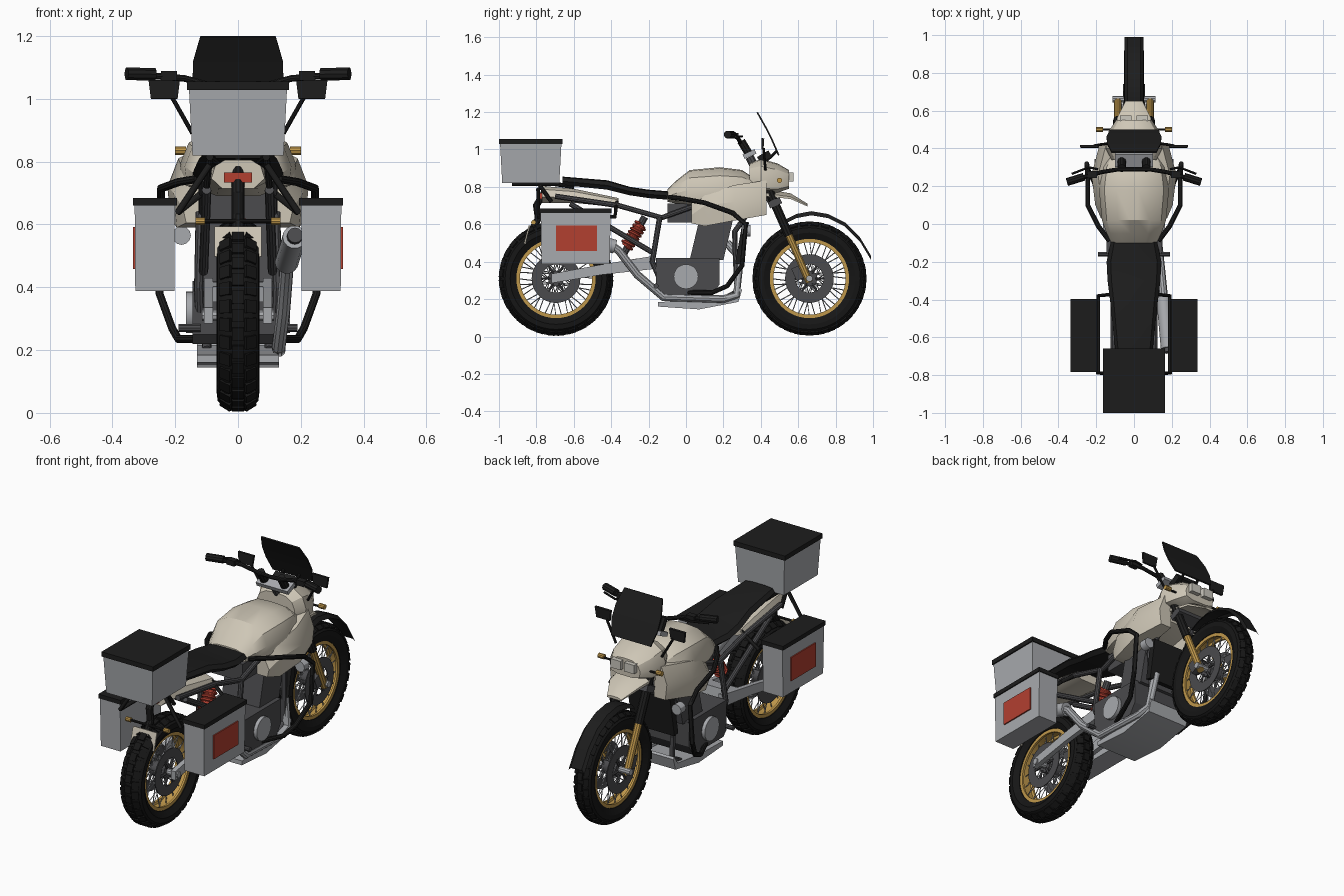
import bpy, bmesh, math
from mathutils import Vector, Matrix

cube = bpy.data.objects.get("Cube")
if cube:
    bpy.data.objects.remove(cube, do_unlink=True)


def material(name, r, g, b):
    m = bpy.data.materials.new(name)
    m.use_nodes = True
    m.diffuse_color = (r, g, b, 1)
    m.node_tree.nodes["Principled BSDF"].inputs["Base Color"].default_value = (r, g, b, 1)
    return m


BEIGE = material("beige paint", .62, .57, .47)
BLACK = material("black trim", .012, .012, .012)
RUBBER = material("tyre rubber", .008, .008, .008)
DARK = material("dark metal", .07, .07, .075)
GREY = material("aluminium", .39, .4, .42)
GOLD = material("gold", .52, .31, .07)
RED = material("red", .45, .05, .03)
LENS = material("lamp lens", .6, .58, .52)
parts = []


def add(name, mesh, mat, mirror=False):
    mesh.materials.clear()
    mesh.materials.append(mat)
    ob = bpy.data.objects.new(name, mesh)
    bpy.context.collection.objects.link(ob)
    if mirror:
        ob.modifiers.new("mirror", 'MIRROR').use_mirror_merge = False
    parts.append(ob)
    return ob


def finish(name, bm, mat, mirror=False):
    bmesh.ops.recalc_face_normals(bm, faces=bm.faces)
    mesh = bpy.data.meshes.new(name)
    bm.to_mesh(mesh)
    bm.free()
    return add(name, mesh, mat, mirror)


def loft(name, rings, mat, mirror=False, closed=False):
    """Skin a row of equal point loops; closed joins the last to the first."""
    bm = bmesh.new()
    vs = [[bm.verts.new(p) for p in ring] for ring in rings]
    n = len(vs[0])
    for a, b in zip(vs, vs[1:] + (vs[:1] if closed else [])):
        for i in range(n):
            bm.faces.new((a[i], a[(i + 1) % n], b[(i + 1) % n], b[i]))
    if not closed:
        bm.faces.new(vs[0])
        bm.faces.new(vs[-1])
    return finish(name, bm, mat, mirror)


def body(name, stations, shape, mat):
    """Symmetric hull: stations are (y, half width, bottom, top)."""
    outline = shape + [(-u, v) for u, v in reversed(shape)]
    return loft(name, [[(u * w, y, lo + v * (hi - lo)) for u, v in outline]
                       for y, w, lo, hi in stations], mat)


def box(name, c, size, mat, tilt=0, taper=1, mirror=False):
    """Box with its bottom scaled by taper, tilted about x."""
    bm = bmesh.new()
    bmesh.ops.create_cube(bm, size=1)
    for v in bm.verts:
        k = taper if v.co.z < 0 else 1
        v.co = Vector((v.co.x * size[0] * k, v.co.y * size[1] * k, v.co.z * size[2]))
    bm.transform(Matrix.Translation(c) @ Matrix.Rotation(math.radians(tilt), 4, 'X'))
    return finish(name, bm, mat, mirror)


def tubes(name, paths, r, mat, mirror=False, res=3):
    cu = bpy.data.curves.new(name, 'CURVE')
    cu.dimensions, cu.bevel_depth, cu.bevel_resolution, cu.use_fill_caps = '3D', r, res, True
    for path in paths:
        sp = cu.splines.new('POLY')
        sp.points.add(len(path) - 1)
        for p, co in zip(sp.points, path):
            p.co = (*co, 1)
    tmp = bpy.data.objects.new(name, cu)
    mesh = bpy.data.meshes.new_from_object(tmp)
    bpy.data.objects.remove(tmp)
    return add(name, mesh, mat, mirror)


def tube(name, path, r, mat, mirror=False, res=3):
    return tubes(name, [path], r, mat, mirror, res)


def prism(name, outline, x0, x1, mat, mirror=False):
    return loft(name, [[(x, y, z) for y, z in outline] for x in (x0, x1)], mat, mirror)


# Wheels
def wheel(tag, cy, w):
    cz, steps = .31, 48

    def at(x, r, a):
        return (x, cy + r * math.cos(a), cz + r * math.sin(a))

    def lathe(name, profile, mat, mirror=False):
        rings = [[at(x, r, k * math.tau / steps) for x, r in profile] for k in range(steps)]
        loft(tag + name, rings, mat, mirror, True)

    side = [(.7, .212), (1, .245), (.95, .272), (.6, .293), (.2, .299)]
    lathe("_tyre", [(u * w, r) for u, r in side] + [(-u * w, r) for u, r in reversed(side)], RUBBER)
    e = .62 * w
    lathe("_rim", [(e, .222), (e, .193), (e - .012, .193), (e - .016, .205),
                   (.016 - e, .205), (.012 - e, .193), (-e, .193), (-e, .222)], GOLD)
    lathe("_brake_disc", [(.048, .13), (.053, .13), (.053, .075), (.048, .075)], DARK, True)
    # Tread blocks
    bm = bmesh.new()
    for k in range(32):
        for u, r, lean, off in ((0, .299, 0, 0), (.58, .291, 32, .5), (-.58, .291, -32, .5)):
            a = (k + off) * math.tau / 32
            m = (Matrix.Translation((0, cy, cz)) @ Matrix.Rotation(a, 4, 'X')
                 @ Matrix.Translation((u * w, 0, r)) @ Matrix.Rotation(math.radians(lean), 4, 'Y')
                 @ Matrix.Diagonal((w * .55, .042, .012, 1)))
            bmesh.ops.create_cube(bm, size=1, matrix=m)
    finish(tag + "_tread", bm, RUBBER)
    # Crossed spokes
    spokes = []
    for k in range(40):
        a, s = k * math.tau / 40, 1 if k % 2 else -1
        spokes.append([at(.035 * s, .04, a + (.6 if k % 4 < 2 else -.6)), at(.01 * s, .207, a)])
    tubes(tag + "_spokes", spokes, .0028, GREY, res=0)
    arms = [[at(.05, .03, a), at(.05, .08, a)] for a in [i * math.tau / 6 for i in range(6)]]
    tubes(tag + "_disc_arms", arms, .007, DARK, True, 1)
    tube(tag + "_hub", [(-.045, cy, cz), (.045, cy, cz)], .042, DARK, res=6)
    tube(tag + "_axle", [(-.115, cy, cz), (.115, cy, cz)], .018, GREY)


wheel("front", .66, .053)
wheel("rear", -.695, .068)

# Fork and front mudguard
tube("fork_lower", [(.085, .66, .29), (.085, .535, .575)], .02, GOLD, True)
tube("fork_upper", [(.085, .55, .54), (.085, .4, .88)], .025, BLACK, True)
tube("steering_stem", [(0, .47, .7), (0, .34, .96)], .025, DARK)
box("fork_clamp", (0, .475, .715), (.22, .07, .035), DARK, 24)
box("brake_caliper", (.075, .6, .34), (.03, .05, .07), DARK, 24, mirror=True)
arc = [(.53, .625), (.59, .655), (.67, .67), (.76, .655), (.85, .61), (.93, .53), (.99, .43)]
loft("front_mudguard", [[(-.05, y, z - .022), (-.034, y, z), (.034, y, z), (.05, y, z - .022),
                         (.034, y, z - .008), (-.034, y, z - .008)] for y, z in arc], BLACK)

# Tank, cowls, beak and nose
ROUND = [(.5, 0), (.95, .12), (1, .45), (.85, .78), (.5, .97), (.12, 1)]
body("tank", [(-.1, .12, .72, .785), (-.05, .145, .71, .835), (.02, .17, .7, .89),
              (.18, .185, .7, .905), (.3, .17, .72, .89), (.36, .14, .74, .85)], ROUND, BEIGE)
loft("side_cowl", [[(.1, y, hi), (o - .035, y, hi), (o, y, mid), (o - .01, y, lo), (.1, y, lo)]
                   for y, o, lo, mid, hi in ((.03, .175, .605, .65, .72), (.1, .205, .59, .7, .76),
                                             (.26, .225, .62, .72, .81), (.43, .18, .65, .74, .835))],
     BEIGE, True)
body("nose_fairing", [(.34, .12, .8, .925), (.4, .15, .77, .95), (.49, .135, .77, .925),
                      (.55, .095, .79, .89)], ROUND, BEIGE)
body("beak", [(.42, .11, .75, .79), (.56, .09, .735, .765), (.65, .045, .695, .71)],
     [(1, 0), (1, .4), (.5, 1)], BEIGE)
box("headlight", (.043, .56, .853), (.062, .03, .05), LENS, mirror=True)
tube("front_signal_stalk", [(.1, .5, .83), (.17, .5, .83)], .006, BLACK, True)
tube("front_signal", [(.165, .5, .835), (.2, .5, .835)], .014, GOLD, True)

# Windscreen, instruments
loft("windscreen", [[(-w, y, z), (w, y, z), (w, y - .008, z - .003), (-w, y - .008, z - .003)]
                    for y, z, w in ((.5, .97, .125), (.465, 1.05, .145), (.43, 1.12, .143),
                                    (.385, 1.2, .12))], BLACK)
box("instrument_panel", (0, .42, .96), (.14, .07, .04), BLACK, 30)
tube("screen_bracket", [(.05, .42, .93), (.05, .485, .99)], .008, BLACK, True)

# Handlebars and mirrors
tube("handlebar", [(0, .29, 1.035), (.08, .29, 1.04), (.17, .275, 1.065), (.35, .225, 1.08)],
     .011, BLACK, True)
tube("grip", [(.265, .25, 1.078), (.355, .222, 1.08)], .021, BLACK, True)
box("switch_block", (.22, .262, 1.073), (.05, .035, .03), BLACK, mirror=True)
tube("brake_lever", [(.19, .29, 1.07), (.24, .3, 1.07), (.33, .265, 1.07)], .006, BLACK, True)
tube("bar_riser", [(.065, .34, .97), (.065, .295, 1.045)], .023, BLACK, True)
box("top_clamp", (0, .34, .975), (.2, .07, .025), GREY, 24)
box("mirror", (.235, .41, 1.03), (.1, .014, .06), BLACK, -3, .85, True)
tube("mirror_stalk", [(.21, .415, 1.005), (.145, .425, .89)], .007, BLACK, True)

# Seat and tail
SEAT = [(.85, 0), (1, .45), (.85, .9), (.4, 1)]
body("seat", [(-.66, .1, .81, .855), (-.42, .125, .785, .835), (-.3, .14, .755, .8),
              (-.2, .145, .74, .785), (-.08, .12, .73, .775)], SEAT, BLACK)
body("tail_cowl", [(-.77, .085, .715, .805), (-.6, .105, .715, .79), (-.36, .11, .69, .74)],
     [(.6, 0), (1, .35), (.85, .8), (.5, 1)], BEIGE)
box("tail_light", (0, -.782, .75), (.088, .025, .032), RED)
tube("plate_bracket", [(0, -.74, .8), (0, -.8, .7), (0, -.79, .63), (0, -.835, .55)], .02, BLACK)
box("number_plate", (0, -.85, .545), (.15, .008, .1), BEIGE, -15)
tube("rear_signal_stalk", [(0, -.815, .61), (.11, -.815, .61)], .007, BLACK, True)
tube("rear_signal", [(.105, -.815, .61), (.135, -.815, .61)], .013, GOLD, True)

# Luggage
box("top_case", (0, -.83, .925), (.312, .328, .21), GREY, taper=.93)
box("top_case_lid", (0, -.83, 1.042), (.326, .34, .027), BLACK)
box("pannier", (.265, -.59, .525), (.128, .375, .275), GREY, taper=.97, mirror=True)
box("pannier_lid", (.265, -.59, .673), (.14, .385, .024), BLACK, mirror=True)
box("pannier_panel", (.3305, -.585, .525), (.009, .22, .135), RED, mirror=True)
tube("pannier_rack", [(.09, -.37, .72), (.19, -.38, .64), (.19, -.79, .64), (.09, -.79, .79)],
     .011, BLACK, True)
tube("top_rack", [(.07, -.6, .8), (.09, -.7, .815), (.09, -.93, .815)], .012, BLACK, True)
tube("case_strut", [(.09, -.79, .82), (.1, -.72, .72)], .011, BLACK, True)

# Frame, swingarm and shock
tubes("frame", [[(.11, -.7, .75), (.11, -.36, .7), (.11, -.13, .635), (.11, .05, .7)],
                [(.12, -.14, .64), (.125, -.18, .4), (.12, -.12, .26)],
                [(.1, -.62, .71), (.11, -.18, .45)],
                [(.09, .4, .76), (.11, .26, .56), (.1, .27, .24), (.1, .2, .2)]], .015, DARK, True)
prism("swingarm", [(-.72, .285), (-.72, .335), (-.45, .385), (-.18, .43), (-.18, .36), (-.45, .33)],
      .08, .108, GREY, True)
box("swingarm_bridge", (0, -.3, .385), (.18, .09, .05), GREY, 10)
tube("shock_body", [(0, -.34, .43), (0, -.22, .64)], .02, DARK)
a, b = Vector((0, -.32, .48)), Vector((0, -.24, .6))
d = (b - a).normalized()
n = Vector((1, 0, 0))
m = d.cross(n)
coil = [a + (b - a) * k / 84 + .032 * (n * math.cos(k * .52) + m * math.sin(k * .52)) for k in range(85)]
tube("shock_spring", coil, .008, RED, res=1)
tube("shock_sleeve", [a, b], .029, RED)

# Engine, radiator and skid plate
prism("crankcase", [(-.16, .25), (-.13, .22), (.14, .22), (.18, .28), (.18, .42), (-.16, .42)],
      -.145, .145, DARK)
prism("cylinder_block", [(.02, .41), (.2, .41), (.25, .62), (.07, .62)], -.12, .12, DARK)
box("airbox", (0, .02, .66), (.2, .24, .1), DARK)
tube("engine_cover", [(.14, 0, .32), (.165, 0, .32)], .066, GREY, True, 8)
box("radiator", (0, .3, .5), (.27, .035, .23), BLACK, -10)
prism("skid_plate", [(-.15, .16), (-.15, .185), (.06, .19), (.26, .215), (.29, .26),
                     (.3, .25), (.28, .185), (.07, .145)], -.13, .13, GREY)
tube("fog_lamp", [(.18, .3, .565), (.18, .345, .565)], .03, GREY, True, 4)
tube("footpeg", [(.12, -.16, .27), (.19, -.16, .27)], .013, DARK, True)

# Crash bars and exhaust
tube("crash_bar", [(.13, -.09, .745), (.19, -.01, .735), (.245, .1, .715), (.245, .25, .66),
                   (.25, .32, .6), (.25, .3, .38), (.21, .22, .27), (.19, .14, .235),
                   (.12, -.02, .235)], .013, BLACK, True)
tube("exhaust_pipe", [(.06, .22, .5), (.09, .29, .42), (.12, .27, .22), (.13, .2, .2), (.13, -.12, .21),
                      (.145, -.26, .33), (.155, -.36, .46), (.16, -.42, .5)], .022, GREY)
tube("silencer", [(.155, -.38, .48), (.18, -.66, .56)], .038, GREY, res=5)
tube("silencer_tip", [(.178, -.64, .555), (.182, -.68, .566)], .025, DARK, res=4)

# Smooth shading with sharp creases
bpy.ops.object.select_all(action='DESELECT')
for ob in parts:
    ob.select_set(True)
bpy.context.view_layer.objects.active = parts[0]
bpy.ops.object.shade_smooth_by_angle(angle=math.radians(30))
